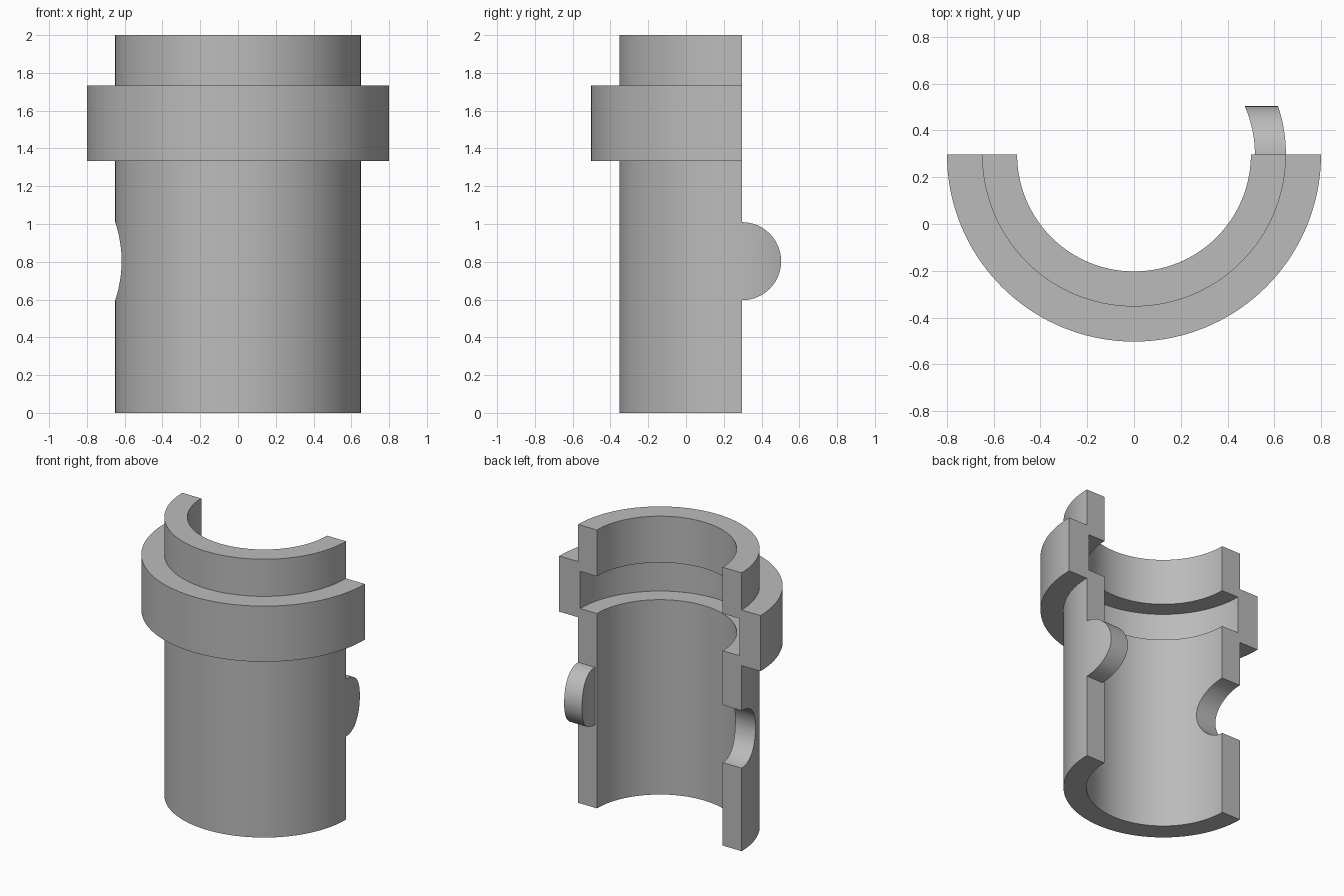
import bpy, bmesh, math

cube = bpy.data.objects.get("Cube")
if cube:
    bpy.data.objects.remove(cube, do_unlink=True)

AXIS_Y = 0.297      # vertical axis of the sleeve, also the cut plane
PIN_Z = 0.803       # height of the tab and its matching notch
PIN_R = 0.2067

grey = bpy.data.materials.new("plain grey")
grey.use_nodes = True
colour = (0.5, 0.5, 0.5, 1)
grey.diffuse_color = colour
grey.node_tree.nodes["Principled BSDF"].inputs["Base Color"].default_value = colour


def revolve(name, profile, start, end, steps):
    """Sweep a closed (radius, z) profile through an arc and cap both ends."""
    bm = bmesh.new()
    rows = []
    for i in range(steps + 1):
        a = math.radians(start + (end - start) * i / steps)
        rows.append([bm.verts.new((r * math.cos(a), AXIS_Y + r * math.sin(a), z))
                     for r, z in profile])
    n = len(profile)
    for a, b in zip(rows, rows[1:]):
        for j in range(n):
            k = (j + 1) % n
            bm.faces.new((a[j], a[k], b[k], b[j]))
    bm.faces.new(rows[0])
    bm.faces.new(rows[-1])
    bmesh.ops.recalc_face_normals(bm, faces=bm.faces)
    mesh = bpy.data.meshes.new(name)
    bm.to_mesh(mesh)
    bm.free()
    mesh.materials.append(grey)
    obj = bpy.data.objects.new(name, mesh)
    bpy.context.collection.objects.link(obj)
    return obj


def pin_cutter(name, x):
    """Sideways cylinder used to shape the tab and the notch."""
    bpy.ops.mesh.primitive_cylinder_add(vertices=64, radius=PIN_R, depth=0.8,
                                        location=(x, AXIS_Y, PIN_Z),
                                        rotation=(0, math.pi / 2, 0))
    obj = bpy.context.object
    obj.name = name
    obj.data.materials.append(grey)
    return obj


def carve(obj, cutter, operation):
    """Apply a boolean, remove its cutter, then shade with sharp edges."""
    mod = obj.modifiers.new("carve", 'BOOLEAN')
    mod.operation = operation
    mod.solver = 'EXACT'
    mod.object = cutter
    bpy.ops.object.select_all(action='DESELECT')
    bpy.context.view_layer.objects.active = obj
    obj.select_set(True)
    bpy.ops.object.modifier_apply(modifier=mod.name)
    bpy.data.objects.remove(cutter, do_unlink=True)
    bpy.ops.object.shade_smooth_by_angle(angle=math.radians(30))


# Half sleeve with outer collar and inner groove, notched on its right edge
wall = [(0.5, 0), (0.65, 0), (0.65, 1.333), (0.8, 1.333), (0.8, 1.733),
        (0.65, 1.733), (0.65, 2), (0.5, 2),
        (0.5, 1.667), (0.633, 1.667), (0.633, 1.4), (0.5, 1.4)]
sleeve = revolve("half_sleeve", wall, 180, 360, 72)
carve(sleeve, pin_cutter("notch_cutter", -0.6), 'DIFFERENCE')

# Rounded locating tab rising from the left edge
band = [(0.517, 0.5), (0.65, 0.5), (0.65, 1.1), (0.517, 1.1)]
tab = revolve("locating_tab", band, 0, 30, 12)
carve(tab, pin_cutter("tab_cutter", 0.6), 'INTERSECT')
